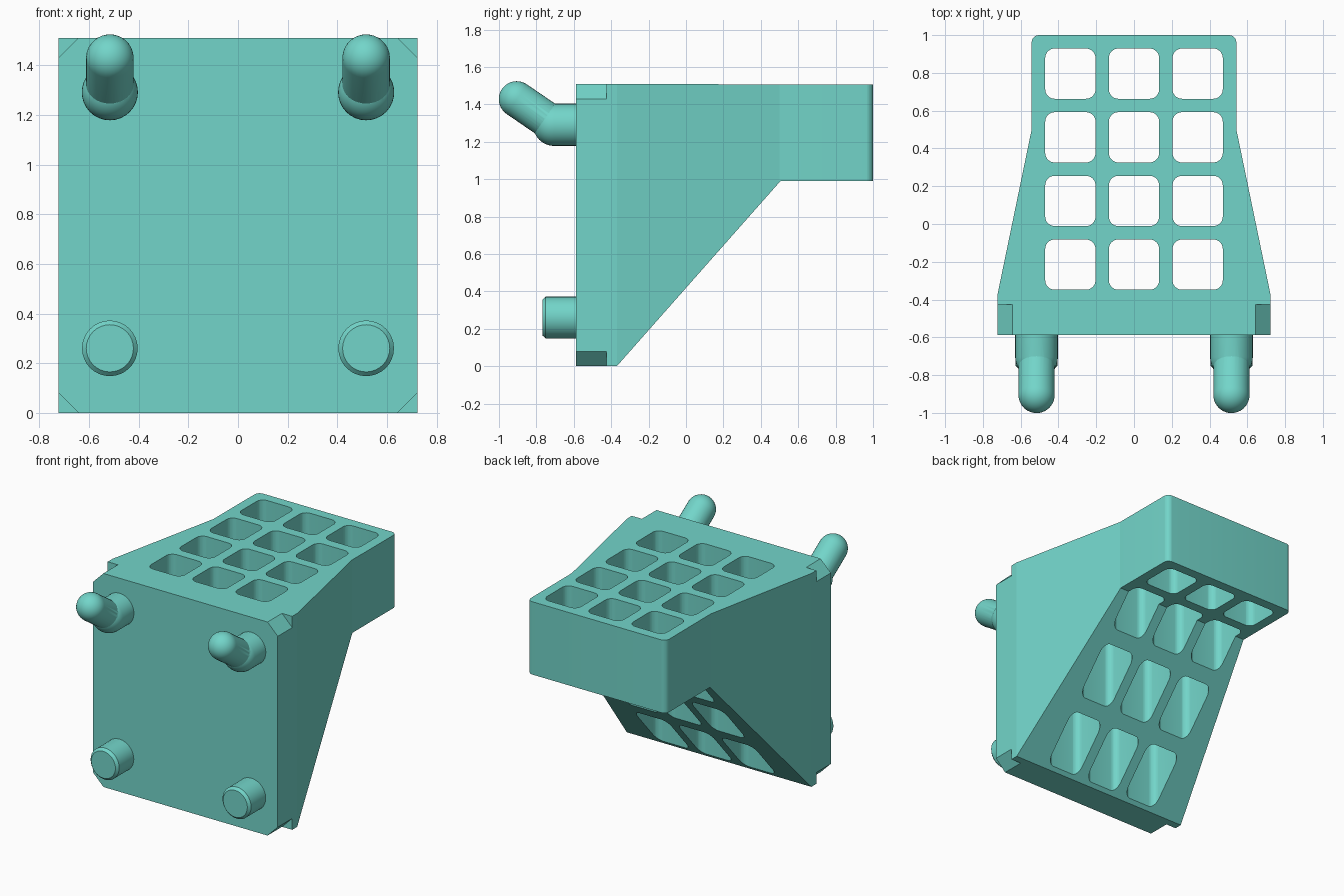
import bpy, bmesh, math
from mathutils import Vector

if "Cube" in bpy.data.objects:
    bpy.data.objects.remove(bpy.data.objects["Cube"])

teal = bpy.data.materials.new("teal_plastic")
teal.diffuse_color = (0.17, 0.665, 0.587, 1)
teal.use_nodes = True
teal.node_tree.nodes["Principled BSDF"].inputs["Base Color"].default_value = teal.diffuse_color


def add_prism(bm, bottom, offset):
    # Extrude a closed outline along an offset vector
    face = bm.faces.new([bm.verts.new(p) for p in bottom])
    ext = bmesh.ops.extrude_face_region(bm, geom=[face])["geom"]
    verts = [g for g in ext if isinstance(g, bmesh.types.BMVert)]
    bmesh.ops.translate(bm, verts=verts, vec=offset)


def finish(bm, name):
    bmesh.ops.recalc_face_normals(bm, faces=bm.faces)
    mesh = bpy.data.meshes.new(name)
    bm.to_mesh(mesh)
    bm.free()
    mesh.materials.append(teal)
    obj = bpy.data.objects.new(name, mesh)
    bpy.context.collection.objects.link(obj)
    return obj


def smooth(obj, angle=30):
    bpy.ops.object.select_all(action='DESELECT')
    obj.select_set(True)
    bpy.context.view_layer.objects.active = obj
    bpy.ops.object.shade_smooth_by_angle(angle=math.radians(angle))


def boolean(obj, cutter, operation):
    mod = obj.modifiers.new(operation.lower(), 'BOOLEAN')
    mod.object, mod.operation, mod.solver = cutter, operation, 'EXACT'
    bpy.context.view_layer.objects.active = obj
    bpy.ops.object.modifier_apply(modifier=mod.name)
    bpy.data.objects.remove(cutter)


def corner(cx, cy, r, start, n=8):
    # Quarter-circle points, counter-clockwise
    return [(cx + r * math.cos(start + math.pi / 2 * i / n),
             cy + r * math.sin(start + math.pi / 2 * i / n)) for i in range(n + 1)]


def rounded_square(cx, cy, half, r):
    d, pts = half - r, []
    for k, (sx, sy) in enumerate([(1, 1), (-1, 1), (-1, -1), (1, -1)]):
        pts += corner(cx + sx * d, cy + sy * d, r, k * math.pi / 2)
    return pts


# Bracket body: side profile intersected with the plan outline
side = [(-0.587, 0), (-0.37, 0), (0.505, 0.99), (1.05, 0.99), (1.05, 1.505), (-0.587, 1.51)]
bm = bmesh.new()
add_prism(bm, [(-0.9, y, z) for y, z in side], (1.8, 0, 0))
body = finish(bm, "bracket_body")

right = [(0.722, -0.7), (0.722, -0.37), (0.542, 0.5)] + corner(0.502, 0.96, 0.04, 0)
plan = right + [(-x, y) for x, y in reversed(right)]
bm = bmesh.new()
add_prism(bm, [(x, y, -0.2) for x, y in plan], (0, 0, 2))
boolean(body, finish(bm, "plan_cutter"), 'INTERSECT')

# Tool holes right through, 3 by 4
bm = bmesh.new()
for i in range(3):
    for j in range(4):
        pts = rounded_square((i - 1) * 0.337, -0.215 + j * 0.337, 0.133, 0.05)
        add_prism(bm, [(x, y, -0.2) for x, y in pts], (0, 0, 2))
boolean(body, finish(bm, "hole_cutter"), 'DIFFERENCE')

# Corner cuts on the back plate
bm = bmesh.new()
for sx in (-1, 1):
    for z, sz in ((0, 1), (1.51, -1)):
        tri = [(0.642, 0), (0.642, -0.1), (0.822, -0.1), (0.822, 0.08), (0.722, 0.08)]
        add_prism(bm, [(sx * x, -0.7, z + sz * h) for x, h in tri], (0, 0.275, 0))
boolean(body, finish(bm, "corner_cutter"), 'DIFFERENCE')
smooth(body, 10)


def swept_rod(name, x, start, direction, profile, segs=32):
    # Spin a (distance, radius) profile around a direction
    quat = Vector(direction).to_track_quat('Z', 'Y')
    bm = bmesh.new()
    vs = [bm.verts.new((r, 0, d)) for d, r in profile]
    edges = [bm.edges.new(p) for p in zip(vs, vs[1:])]
    bmesh.ops.spin(bm, geom=vs + edges, axis=(0, 0, 1), cent=(0, 0, 0),
                   angle=2 * math.pi, steps=segs)
    bmesh.ops.remove_doubles(bm, verts=bm.verts, dist=1e-5)
    for v in bm.verts:
        v.co = quat @ v.co + Vector((x, *start))
    obj = finish(bm, name)
    smooth(obj)
    return obj


def domed(length, r, n=10):
    return [(0, 0), (0, r)] + [(length + r * math.sin(math.pi / 2 * i / n),
                                r * math.cos(math.pi / 2 * i / n) if i < n else 0)
                               for i in range(n + 1)]


for side_name, x in (("left", -0.516), ("right", 0.516)):
    # Lower locating peg with bevelled end
    swept_rod("lower_peg_" + side_name, x, (-0.57, 0.26), (0, -1, 0),
              [(0, 0), (0, 0.112), (0.18, 0.112), (0.198, 0.095), (0.198, 0)])
    # Upper hook: straight root plus an upturned round tip, fused
    hook = swept_rod("upper_hook_" + side_name, x, (-0.57, 1.291), (0, -1, 0),
                     domed(0.135, 0.113))
    tip_dir = Vector((0, -0.2, 0.137))
    tip = swept_rod("hook_tip", x, (-0.705, 1.291), tip_dir, domed(tip_dir.length, 0.096))
    boolean(hook, tip, 'UNION')
    smooth(hook)
